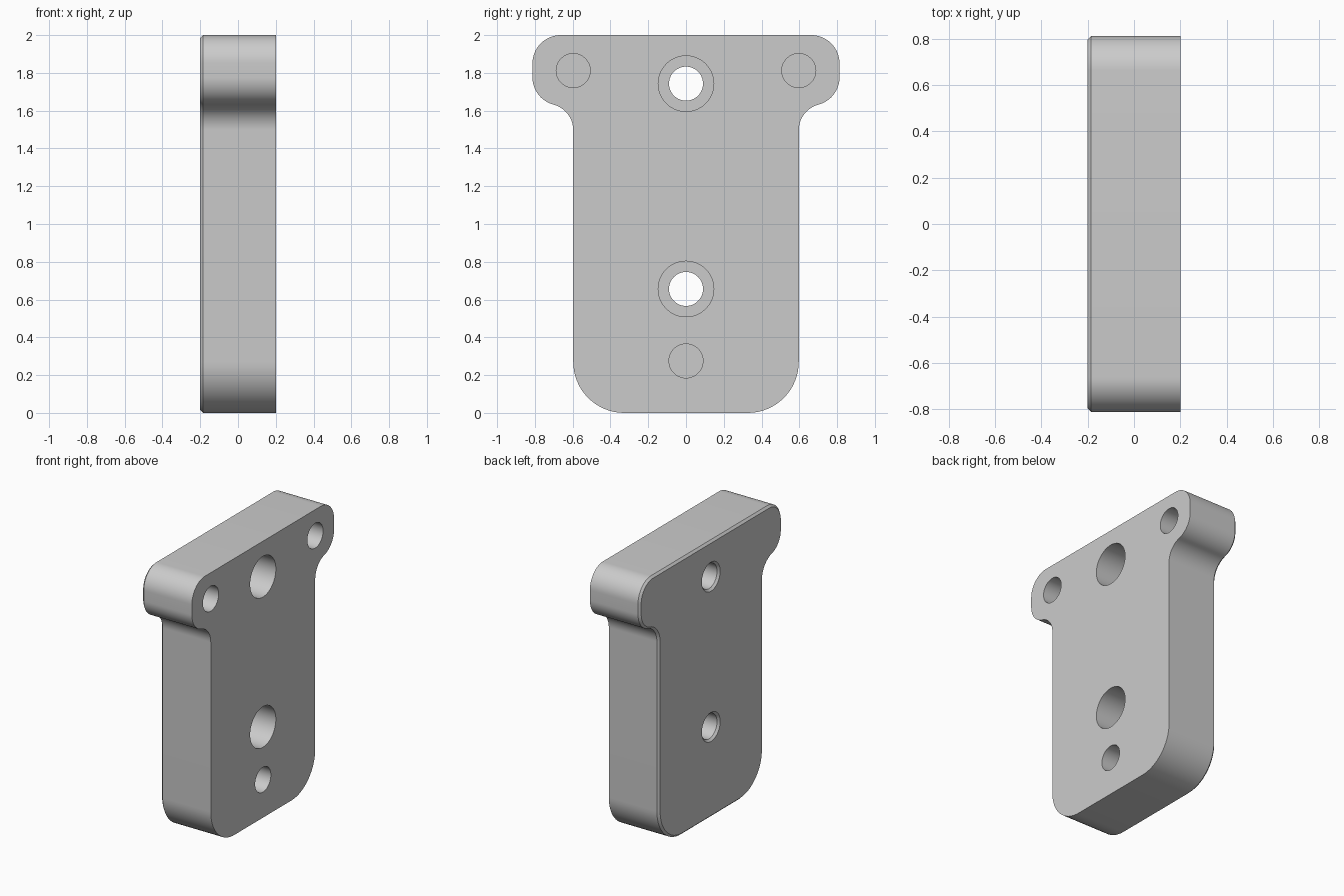
import bpy
import bmesh
from math import cos, sin, pi, asin, acos
from mathutils import Matrix

cube = bpy.data.objects.get("Cube")
if cube:
    bpy.data.objects.remove(cube, do_unlink=True)

HALF = 0.2        # half thickness along x
CHAMFER = 0.015
EAR_Y, BODY_Y, TOP = 0.813, 0.597, 2.0
EAR_R, FILLET_R, FOOT_R = 0.15, 0.14, 0.27
EAR_LOW = 1.777   # centre height of the lower ear arc

grey = bpy.data.materials.new("light grey")
grey.use_nodes = True
grey.diffuse_color = (0.6, 0.6, 0.6, 1)
grey.node_tree.nodes["Principled BSDF"].inputs["Base Color"].default_value = (0.6, 0.6, 0.6, 1)


def arc(cy, cz, r, start, end, steps=16):
    angles = [start + (end - start) * i / steps for i in range(steps + 1)]
    return [(cy + r * cos(a), cz + r * sin(a)) for a in angles]


def outline(inset):
    """Closed (y, z) outline of the plate, shrunk by inset."""
    ear = EAR_Y - EAR_R
    fillet_y = BODY_Y + FILLET_R
    turn = acos((fillet_y - ear) / (EAR_R + FILLET_R))
    fillet_z = EAR_LOW - (EAR_R + FILLET_R) * sin(turn)
    half = arc(BODY_Y - FOOT_R, FOOT_R, FOOT_R - inset, -pi / 2, 0)
    half += arc(fillet_y, fillet_z, FILLET_R + inset, pi, pi - turn)
    half += arc(ear, EAR_LOW, EAR_R - inset, -turn, 0)[1:]
    half += arc(ear, TOP - EAR_R, EAR_R - inset, 0, pi / 2)
    return half + [(-y, z) for y, z in reversed(half)]


def finish(bm, name):
    bmesh.ops.recalc_face_normals(bm, faces=bm.faces)
    mesh = bpy.data.meshes.new(name)
    bm.to_mesh(mesh)
    bm.free()
    mesh.materials.append(grey)
    obj = bpy.data.objects.new(name, mesh)
    bpy.context.collection.objects.link(obj)
    return obj


def loft(rings, name):
    """Skin rings of (x, y, z) points and cap both ends."""
    bm = bmesh.new()
    loops = [[bm.verts.new(p) for p in ring] for ring in rings]
    for a, b in zip(loops, loops[1:]):
        for i in range(len(a)):
            j = (i + 1) % len(a)
            bm.faces.new((a[i], a[j], b[j], b[i]))
    bm.faces.new(loops[0])
    bm.faces.new(loops[-1])
    return finish(bm, name)


def bore(y, z, profile, name):
    """Round cutter along x from (x, radius) steps."""
    rings = [[(x, py, pz) for py, pz in arc(y, z, r, 0, 2 * pi, 64)[:-1]]
             for x, r in profile]
    cutter = loft(rings, name)
    cutter.hide_render = True
    return cutter


# Plate with a chamfered rim on one side
sections = [(-HALF, CHAMFER), (-HALF + CHAMFER, 0), (HALF, 0)]
plate = loft([[(x, y, z) for y, z in outline(c)] for x, c in sections],
             "mounting_plate")

# Counterbored screw holes and blind pin holes
R, HEAD_R, OUT = 0.09, 0.147, 0.05
screw = [(-HALF - OUT, R + CHAMFER + OUT), (-HALF + CHAMFER, R), (0, R),
         (0, HEAD_R), (HALF + OUT, HEAD_R)]
pin = [(-0.06, R), (HALF + OUT, R)]
cutters = [bore(0, z, screw, "screw_hole") for z in (0.656, 1.743)]
cutters += [bore(y, z, pin, "pin_hole")
            for y, z in ((0, 0.275), (-0.597, 1.812), (0.597, 1.812))]

bpy.ops.object.select_all(action="DESELECT")
plate.select_set(True)
bpy.context.view_layer.objects.active = plate
for cutter in cutters:
    cut = plate.modifiers.new(cutter.name, "BOOLEAN")
    cut.operation = "DIFFERENCE"
    cut.solver = "EXACT"
    cut.object = cutter
    bpy.ops.object.modifier_apply(modifier=cut.name)
    bpy.data.objects.remove(cutter, do_unlink=True)

bpy.ops.object.shade_smooth_by_angle(angle=pi / 6)
